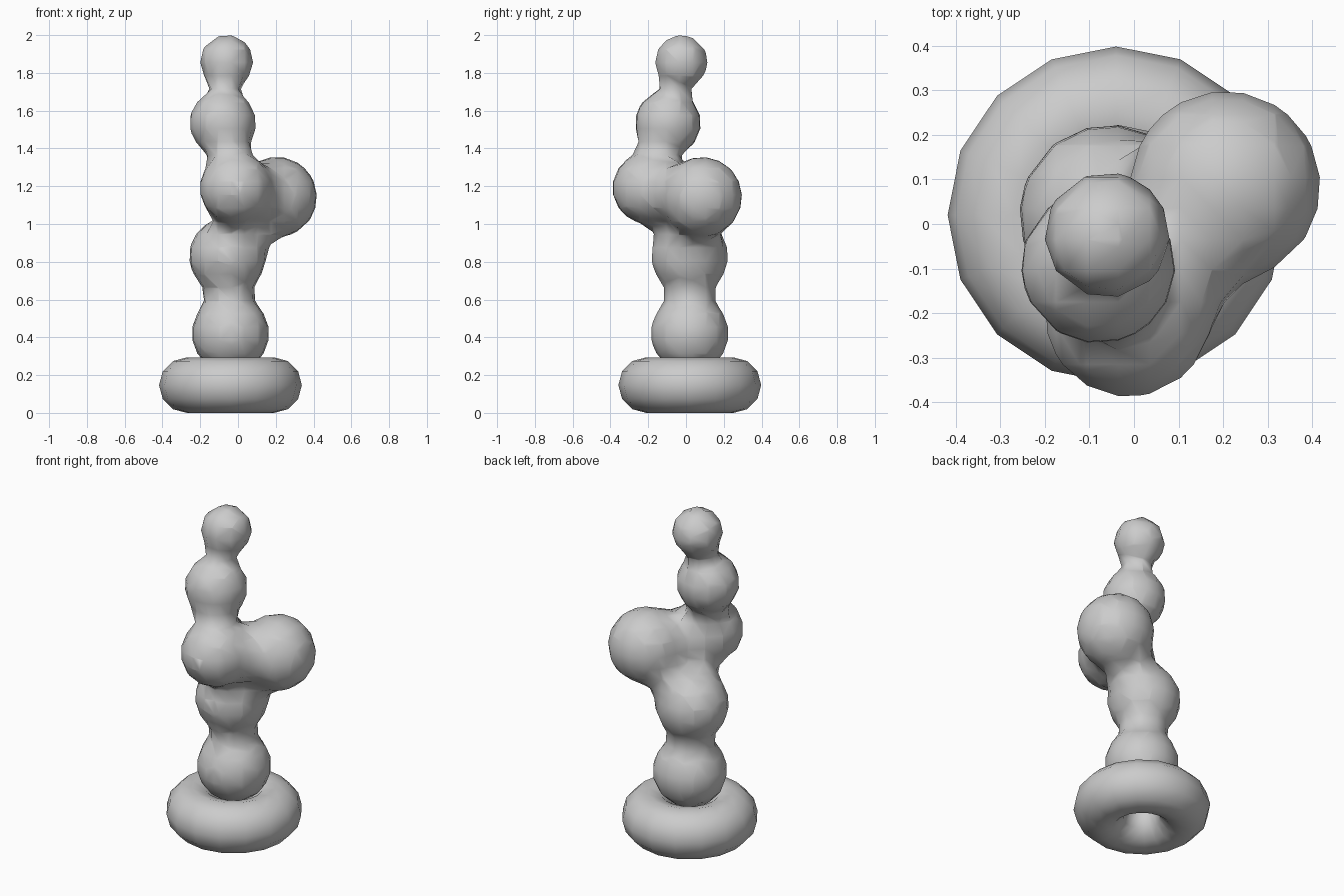
import bpy, bmesh
from math import pi, cos, sin, sqrt

if "Cube" in bpy.data.objects:
    bpy.data.objects.remove(bpy.data.objects["Cube"])

THRESHOLD, STIFFNESS = 0.6, 2.0
# influence radius -> visible radius of a lone metaball
VISIBLE = sqrt(1 - (THRESHOLD / STIFFNESS) ** (1 / 3))

# blobs: x, y, z, visible radius, from the lowest to the top
BLOBS = [
    (-0.04, 0.02, 0.42, 0.205),
    (-0.055, 0.02, 0.83, 0.203),
    (-0.013, -0.20, 1.19, 0.190),
    (0.205, 0.085, 1.143, 0.213),
    (-0.08, -0.095, 1.535, 0.175),
    (-0.06, -0.025, 1.86, 0.140),
]


def add_mesh(name, mesh):
    mesh.name = name
    ob = bpy.data.objects.new(name, mesh)
    bpy.context.collection.objects.link(ob)
    for p in mesh.polygons:
        p.use_smooth = True
    return ob


# stack of blended blobs, polygonised into one mesh
meta = bpy.data.metaballs.new("blob_source")
meta.resolution = meta.render_resolution = 0.07
meta.threshold = THRESHOLD
for x, y, z, r in BLOBS:
    e = meta.elements.new(type='BALL')
    e.co = (x, y, z)
    e.radius = r / VISIBLE
    e.stiffness = STIFFNESS
source = bpy.data.objects.new("blob_source", meta)
bpy.context.collection.objects.link(source)
bpy.context.view_layer.update()
dg = bpy.context.evaluated_depsgraph_get()
stack_mesh = bpy.data.meshes.new_from_object(source.evaluated_get(dg))
bpy.data.objects.remove(source)
add_mesh("blob_stack", stack_mesh)

# ring base
MAJOR, MINOR, SEG, SIDES = 0.231, 0.147, 16, 12
bm = bmesh.new()
rings = []
for i in range(SEG):
    a = 2 * pi * i / SEG
    ring = []
    for j in range(SIDES):
        b = 2 * pi * j / SIDES
        r = MAJOR + MINOR * cos(b)
        ring.append(bm.verts.new((-0.04 + r * cos(a), 0.02 + r * sin(a),
                                  MINOR + MINOR * sin(b))))
    rings.append(ring)
for i in range(SEG):
    n = rings[(i + 1) % SEG]
    for j in range(SIDES):
        k = (j + 1) % SIDES
        bm.faces.new((rings[i][j], n[j], n[k], rings[i][k]))
bmesh.ops.recalc_face_normals(bm, faces=bm.faces)
base_mesh = bpy.data.meshes.new("ring_base")
bm.to_mesh(base_mesh)
bm.free()
add_mesh("ring_base", base_mesh)
